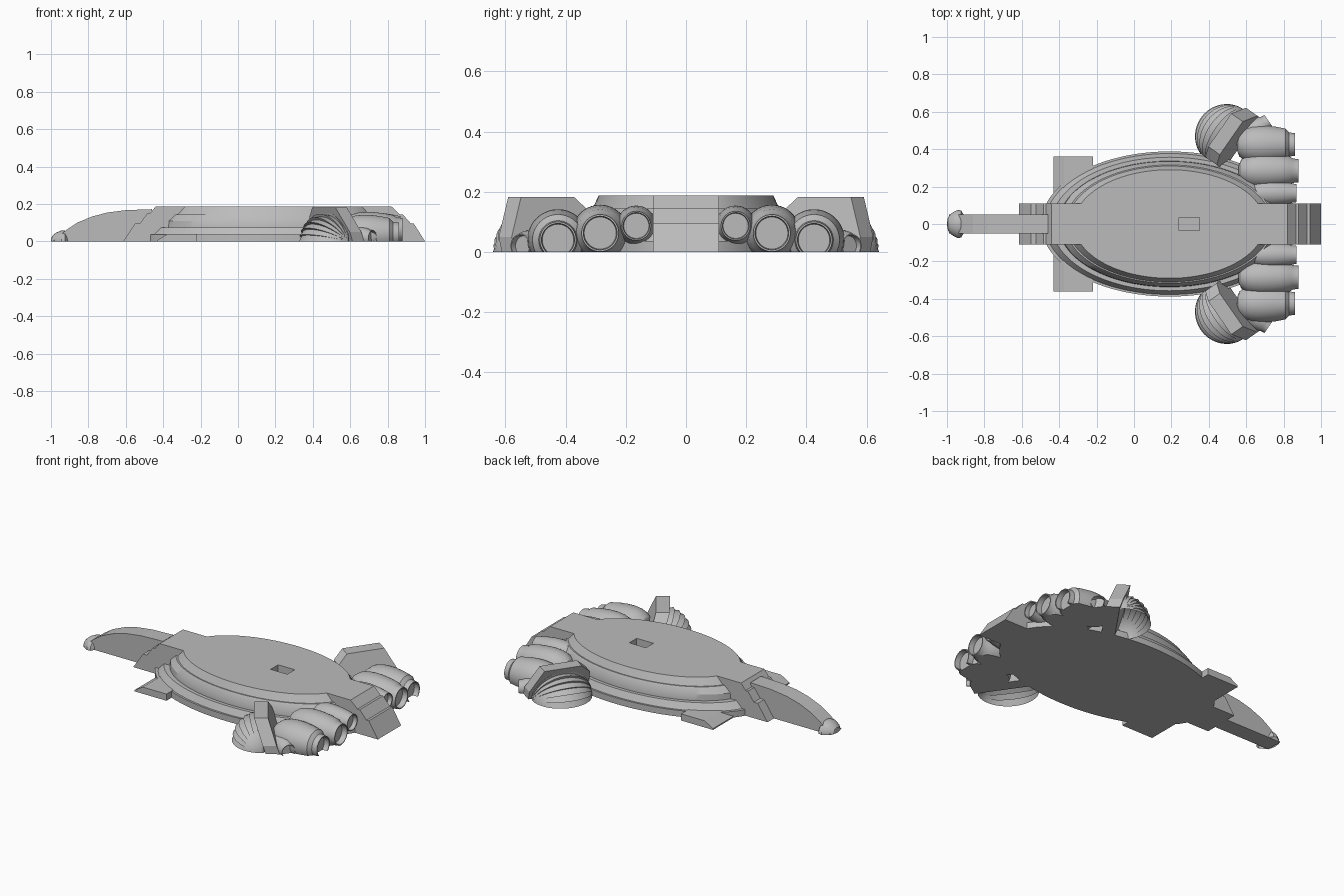
import bpy, bmesh, math
from mathutils import Matrix, Vector

cube = bpy.data.objects.get("Cube")
if cube:
    bpy.data.objects.remove(cube)

grey = bpy.data.materials.new("hull grey")
grey.use_nodes = True
grey.diffuse_color = (0.5, 0.5, 0.5, 1)
grey.node_tree.nodes["Principled BSDF"].inputs["Base Color"].default_value = (0.5, 0.5, 0.5, 1)


def finish(bm, name, clip=False, smooth=True):
    """Optionally trim below the ground, then make the object."""
    bmesh.ops.remove_doubles(bm, verts=bm.verts, dist=0.0001)
    if clip:
        cut = bmesh.ops.bisect_plane(bm, geom=bm.verts[:] + bm.edges[:] + bm.faces[:],
                                     plane_co=(0, 0, 0), plane_no=(0, 0, 1), clear_inner=True)
        rim = [e for e in cut["geom_cut"] if isinstance(e, bmesh.types.BMEdge) and e.is_boundary]
        if rim:
            bmesh.ops.edgeloop_fill(bm, edges=rim)
    bmesh.ops.recalc_face_normals(bm, faces=bm.faces)
    mesh = bpy.data.meshes.new(name)
    bm.to_mesh(mesh)
    bm.free()
    obj = bpy.data.objects.new(name, mesh)
    bpy.context.collection.objects.link(obj)
    mesh.materials.append(grey)
    if smooth:
        bpy.ops.object.select_all(action="DESELECT")
        obj.select_set(True)
        bpy.context.view_layer.objects.active = obj
        bpy.ops.object.shade_smooth_by_angle(angle=math.radians(30))
    return obj


def loft(rings, caps=True):
    """Skin a list of closed rings of points."""
    bm = bmesh.new()
    loops = [[bm.verts.new(p) for p in ring] for ring in rings]
    n = len(loops[0])
    for a, b in zip(loops, loops[1:]):
        for i in range(n):
            bm.faces.new((a[i], a[(i + 1) % n], b[(i + 1) % n], b[i]))
    if caps:
        bm.faces.new(loops[0])
        bm.faces.new(loops[-1])
    return bm


def prism(name, profile, y0, y1):
    """Extrude an x-z outline across y."""
    rings = [[(x, y, z) for x, z in profile] for y in (y0, y1)]
    return finish(loft(rings), name, smooth=False)


def lathe(name, profile, place, sides=40):
    """Turn an (along x, radius) profile, place it and trim it at the ground."""
    angles = [math.tau * i / sides for i in range(sides)]
    bm = loft([[(x, r * math.cos(t), r * math.sin(t)) for t in angles] for x, r in profile])
    bmesh.ops.transform(bm, matrix=place, verts=bm.verts)
    return finish(bm, name, clip=True)


# Stepped oval hull
tiers = [(0.388, 0), (0.388, 0.037), (0.377, 0.037), (0.357, 0.075), (0.337, 0.075),
         (0.335, 0.11), (0.316, 0.145), (0.31, 0.145), (0.29, 0.187)]
rings = []
for b, z in tiers:
    a = 0.51 + 1.8 * (b - 0.29)
    rings.append([(0.19 + a * math.cos(math.tau * i / 96), b * math.sin(math.tau * i / 96), z)
                  for i in range(96)])
hull = finish(loft(rings), "oval_hull")

# Central spine with stepped ends
spine = prism("central_spine", [
    (-0.615, 0), (-0.55, 0.095), (-0.525, 0.095), (-0.485, 0.15), (-0.47, 0.15), (-0.44, 0.187),
    (0.82, 0.187), (0.865, 0.145), (0.88, 0.145), (0.925, 0.095), (0.94, 0.095), (1.0, 0)],
    -0.11, 0.11)

# Rectangular well in the deck
bm = bmesh.new()
bmesh.ops.create_cube(bm, size=1, matrix=Matrix.Translation((0.295, 0, 0.18))
                      @ Matrix.Diagonal((0.11, 0.07, 0.1, 1)))
well = finish(bm, "well_cutter", smooth=False)
well.hide_render = True
well.hide_viewport = True
for part in (hull, spine):
    mod = part.modifiers.new("deck_well", "BOOLEAN")
    mod.operation = "DIFFERENCE"
    mod.object = well

# Curved prow and its rounded head
prism("prow", [(-0.99, 0), (-0.92, 0.06), (-0.86, 0.1), (-0.78, 0.133), (-0.7, 0.154),
               (-0.6, 0.167), (-0.46, 0.172), (-0.46, 0)], -0.05, 0.05)
lathe("prow_head", [(-1, 0.004), (-0.995, 0.035), (-0.975, 0.058), (-0.945, 0.075),
                    (-0.925, 0.073), (-0.91, 0.05)], Matrix.Diagonal((1, 1, 0.78, 1)))


def nacelle(name, x0, x1, y, z, body, nozzle, yaw=0):
    """Barrel engine with a hollow nozzle at its far end."""
    length = x1 - x0
    profile = [(0, body * 0.3), (0.04, body * 0.62), (0.13, body * 0.84), (0.25, body * 0.96),
               (0.38, body), (0.52, body * 0.99), (0.68, body * 0.93), (0.84, body * 0.83),
               (0.9, nozzle * 1.17), (1, nozzle * 1.1), (1, nozzle), (0.9, nozzle * 0.95)]
    place = Matrix.Translation((x1, y, z)) @ Matrix.Rotation(yaw, 4, "Z")
    lathe(name, [((t - 1) * length, r) for t, r in profile], place)


def ribbed_dome(name, side, centre, along, out, radius):
    """Quarter dome of overlapping slats that meet at two ground points."""
    slats, steps = 8, 20
    rings = []
    for k in range(slats):
        for f, swell in ((0, 1.0), (1, 0.9)):
            lift = math.radians(105) * (k + f) / slats
            ring = []
            for j in range(steps + 1):
                t = math.pi * j / steps
                r = radius * math.sin(t) * swell
                p = centre - along * radius * 1.04 * math.cos(t) + out * r * math.cos(lift)
                ring.append((p.x, side * p.y, r * math.sin(lift)))
            rings.append(ring)
    rings.append([(p[0], p[1], 0) for p in rings[-1]])
    finish(loft(rings, caps=False), name)


def shield(name, side, centre, along, out):
    """Thick leaning plate with clipped upper corners."""
    outline = [(-0.17, 0), (-0.17, 0.13), (-0.115, 0.182), (0.1, 0.182), (0.17, 0.05), (0.17, 0)]
    rings = []
    for depth in (-0.045, 0.03):
        ring = []
        for u, h in outline:
            p = centre + along * u + out * (depth + h * 0.35)
            ring.append((p.x, side * p.y, h))
        rings.append(ring)
    finish(loft(rings), name, smooth=False)


# Fins, engines, shields and ribbed domes on both sides
along = Vector((0.57, 0.82, 0)).normalized()
out = Vector((-0.82, 0.57, 0)).normalized()
for side, label in ((1, "back"), (-1, "front")):
    prism(label + "_fin", [(-0.43, 0), (-0.43, 0.008), (-0.375, 0.04), (-0.22, 0.04), (-0.22, 0)],
          side * 0.1, side * 0.36)
    nacelle(label + "_inner_engine", 0.62, 0.87, side * 0.165, 0.087, 0.067, 0.044)
    nacelle(label + "_middle_engine", 0.56, 0.88, side * 0.285, 0.063, 0.094, 0.056)
    nacelle(label + "_outer_engine", 0.55, 0.86, side * 0.425, 0.04, 0.102, 0.055)
    nacelle(label + "_side_engine", 0.5, 0.72, side * 0.55, 0.02, 0.06, 0.036, side * 0.6)
    shield(label + "_shield", side, Vector((0.54, 0.455, 0)), along, out)
    ribbed_dome(label + "_ribbed_dome", side, Vector((0.49, 0.475, 0)), along, out, 0.162)
